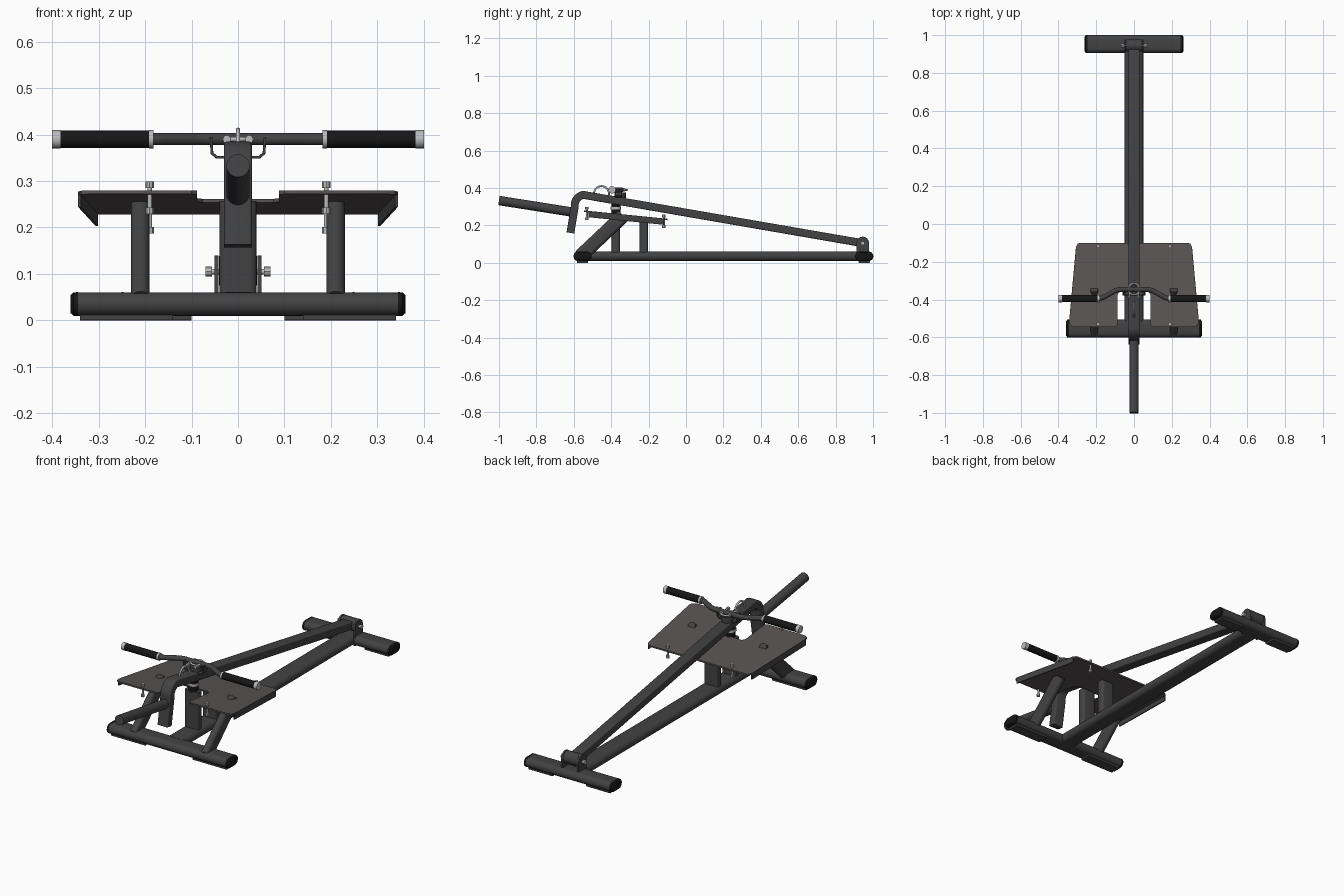
import bpy, bmesh
from math import sin, cos, pi, radians
from mathutils import Vector as V

if "Cube" in bpy.data.objects:
    bpy.data.objects.remove(bpy.data.objects["Cube"])


def mat(name, r, g, b):
    m = bpy.data.materials.new(name)
    m.diffuse_color = (r, g, b, 1)
    m.use_nodes = True
    m.node_tree.nodes["Principled BSDF"].inputs["Base Color"].default_value = m.diffuse_color
    return m


STEEL = mat("dark_steel", .055, .055, .055)
PLATE = mat("plate_grey", .10, .09, .088)
RUBBER = mat("black_rubber", .008, .008, .008)
METAL = mat("bright_metal", .5, .5, .5)


def finish(name, bm, m):
    bmesh.ops.recalc_face_normals(bm, faces=bm.faces)
    me = bpy.data.meshes.new(name)
    bm.to_mesh(me)
    bm.free()
    me.materials.append(m)
    ob = bpy.data.objects.new(name, me)
    bpy.context.collection.objects.link(ob)
    bpy.ops.object.select_all(action='DESELECT')
    ob.select_set(True)
    bpy.context.view_layer.objects.active = ob
    bpy.ops.object.shade_smooth_by_angle(angle=radians(35))
    return ob


# Sweep a rounded rectangle along a path lying in the plane normal to `side`
def sweep(name, path, side, w, h, r, m=STEEL, scales=None, seg=6):
    path, side = [V(p) for p in path], V(side)
    prof = []
    for k, (sx, sy) in enumerate([(1, 1), (-1, 1), (-1, -1), (1, -1)]):
        for i in range(seg + 1):
            a = pi / 2 * (k + i / seg)
            prof.append((sx * (w / 2 - r) + r * cos(a), sy * (h / 2 - r) + r * sin(a)))
    bm = bmesh.new()
    rings = []
    for i, p in enumerate(path):
        t0 = (p - path[i - 1]).normalized() if i else (path[1] - p).normalized()
        t1 = (path[i + 1] - p).normalized() if i < len(path) - 1 else t0
        t = (t0 + t1).normalized()
        n = t.cross(side) / t.dot(t0)
        s = scales[i] if scales else 1
        rings.append([bm.verts.new(p + (side * a + n * b) * s) for a, b in prof])
    k = len(prof)
    for A, B in zip(rings, rings[1:]):
        for j in range(k):
            bm.faces.new((A[j], A[(j + 1) % k], B[(j + 1) % k], B[j]))
    bm.faces.new(rings[0])
    bm.faces.new(rings[-1])
    bmesh.ops.remove_doubles(bm, verts=bm.verts, dist=1e-5)
    return finish(name, bm, m)


def rod(name, a, b, r, m=STEEL, side=(1, 0, 0), seg=6):
    return sweep(name, [a, b], side, 2 * r, 2 * r, r, m, seg=seg)


def hexbolt(name, a, b, r, side=(1, 0, 0)):
    d = (V(b) - V(a)).normalized()
    rod(name + "_shank", a, b, r * .55, METAL, side)
    for k, (p, s) in enumerate([(a, 1), (b, -1)]):
        rod(f"{name}_head_{k}", V(p), V(p) + d * s * .014, r, METAL, side, seg=2)


def ring(name, c, R, r, axis):
    bpy.ops.mesh.primitive_torus_add(location=c, major_radius=R, minor_radius=r,
                                     major_segments=36, minor_segments=10,
                                     rotation=(0, pi / 2, 0) if axis == 'X' else (0, 0, 0))
    ob = bpy.context.object
    ob.name = name
    ob.data.materials.append(METAL)
    bpy.ops.object.shade_smooth()


X, Y, Z = (1, 0, 0), (0, 1, 0), (0, 0, 1)

# Base: two oval cross tubes with end caps, rubber feet and the long beam
for nm, y, L, f0, f1 in [("front", -.553, .36, .14, .34), ("rear", .953, .262, .1, .24)]:
    sweep(nm + "_cross_tube", [(-L + .014, y, .035), (L - .014, y, .035)], Y, .095, .05, .0249)
    for s in (-1, 1):
        sweep(nm + "_end_cap", [(s * (L - .016), y, .035), (s * (L - .006), y, .035), (s * L, y, .035)],
              Y, .097, .052, .0259, RUBBER, [1, .97, .75])
        sweep(nm + "_foot_pad", [(s * f0, y, .008), (s * f1, y, .008)], Y, .06, .016, .002, STEEL)
sweep("main_beam", [(0, -.53, .036), (0, .93, .036)], X, .1, .05, .0249)

# Supports: two centre posts and two leaning struts
def plate_z(y):
    return .28 - .1 * (y + .545)


for nm, y in [("front_post", -.375), ("rear_post", -.225)]:
    sweep(nm, [(0, y, .045), (0, y, plate_z(y) - .006)], X, .08, .045, .015)
for s in (-1, 1):
    sweep("side_strut", [(s * .21, -.565, .035), (s * .21, -.335, .252)], X, .04, .075, .019)

# Foot plate: one notched, tilted sheet with folded side flanges
half = [(.285, -.1), (.298, -.104), (.306, -.12), (.343, -.515), (.338, -.535),
        (.32, -.545), (.1, -.545), (.088, -.535), (.088, -.375), (.076, -.36)]
outline = half + [(-x, y) for x, y in reversed(half)]
bm = bmesh.new()
f = bm.faces.new([bm.verts.new((x, y, plate_z(y))) for x, y in outline])
g = bmesh.ops.extrude_face_region(bm, geom=[f])
bmesh.ops.translate(bm, vec=(0, 0, -.008), verts=[v for v in g['geom'] if isinstance(v, bmesh.types.BMVert)])
finish("foot_plate", bm, PLATE)
for s in (-1, 1):
    sweep("plate_flange", [(s * .304, -.118, plate_z(-.118) - .017), (s * .341, -.52, plate_z(-.52) - .017)],
          Z, .034, .006, .001)
    for y in (-.53, -.118):
        z = plate_z(y)
        hexbolt("plate_bolt", (s * .19, y, z - .05), (s * .19, y, z + .02), .009)

# Lever arm: long box tube with a rounded bend and a downward hook
bend = []
d0, d1 = radians(99.8), radians(188)
for i in range(9):
    a = d0 + (d1 - d0) * i / 8
    bend.append((0, -.54 + .055 * cos(a), .309 + .055 * sin(a)))
arm = [(0, .945, .105)] + bend + [(0, -.618, .16)]
sweep("lever_arm", arm, X, .06, .042, .006)
rod("weight_post", (0, -.6, .27), (0, -1, .333), .025, seg=8)

# Rear pivot: rounded cheeks, barrel and bolt
for s in (-1, 1):
    cheek = [(.912, .01), (.912, .11)]
    cheek += [(.945 - .033 * cos(a), .107 + .033 * sin(a)) for a in [pi * i / 12 for i in range(1, 12)]]
    cheek += [(.978, .11), (.978, .01)]
    bm = bmesh.new()
    f = bm.faces.new([bm.verts.new((s * .042, y, z)) for y, z in cheek])
    g = bmesh.ops.extrude_face_region(bm, geom=[f])
    bmesh.ops.translate(bm, vec=(s * .009, 0, 0), verts=[v for v in g['geom'] if isinstance(v, bmesh.types.BMVert)])
    finish("pivot_cheek", bm, STEEL)
rod("pivot_barrel", (-.041, .945, .107), (.041, .945, .107), .032, STEEL, Y, seg=8)
hexbolt("pivot_bolt", (-.07, .945, .105), (.07, .945, .105), .011, Y)

# Handlebar with grips and metal end rings
bar = [(-.38, -.395), (-.185, -.395), (-.165, -.39), (-.1, -.353), (-.075, -.346)]
bar += [(-x, y) for x, y in reversed(bar)]
HZ = .39
sweep("handlebar", [(x, y, HZ) for x, y in bar], Z, .026, .026, .0129)
for s in (-1, 1):
    rod("grip", (s * .19, -.395, HZ), (s * .384, -.395, HZ), .0185, RUBBER, Z)
    rod("grip_inner_ring", (s * .182, -.395, HZ), (s * .192, -.395, HZ), .0195, METAL, Z)
    rod("grip_end_cap", (s * .382, -.395, HZ), (s * .4, -.395, HZ), .0195, METAL, Z)

# Handle clamp: U-shaped holder, swivel collar, bolts and stop bumper
sweep("handle_holder", [(-.058, -.36, .395), (-.056, -.36, .36), (-.046, -.36, .351),
                        (.046, -.36, .351), (.056, -.36, .36), (.058, -.36, .395)], Y, .035, .006, .001)
rod("swivel_collar", (0, -.352, .345), (0, -.352, .376), .03, seg=8)
ring("swivel_ring", (0, -.345, .39), .03, .005, 'Z')
for s in (-1, 1):
    hexbolt("clamp_bolt", (s * .024, -.395, HZ), (s * .024, -.325, HZ), .009)
rod("stop_bumper", (0, -.375, .25), (0, -.375, .32), .024, RUBBER)
rod("bumper_washer", (0, -.375, .285), (0, -.375, .298), .028, METAL)

# Carry ring on top of the arm
ring("carry_ring", (0, -.452, .37), .04, .005, 'X')
